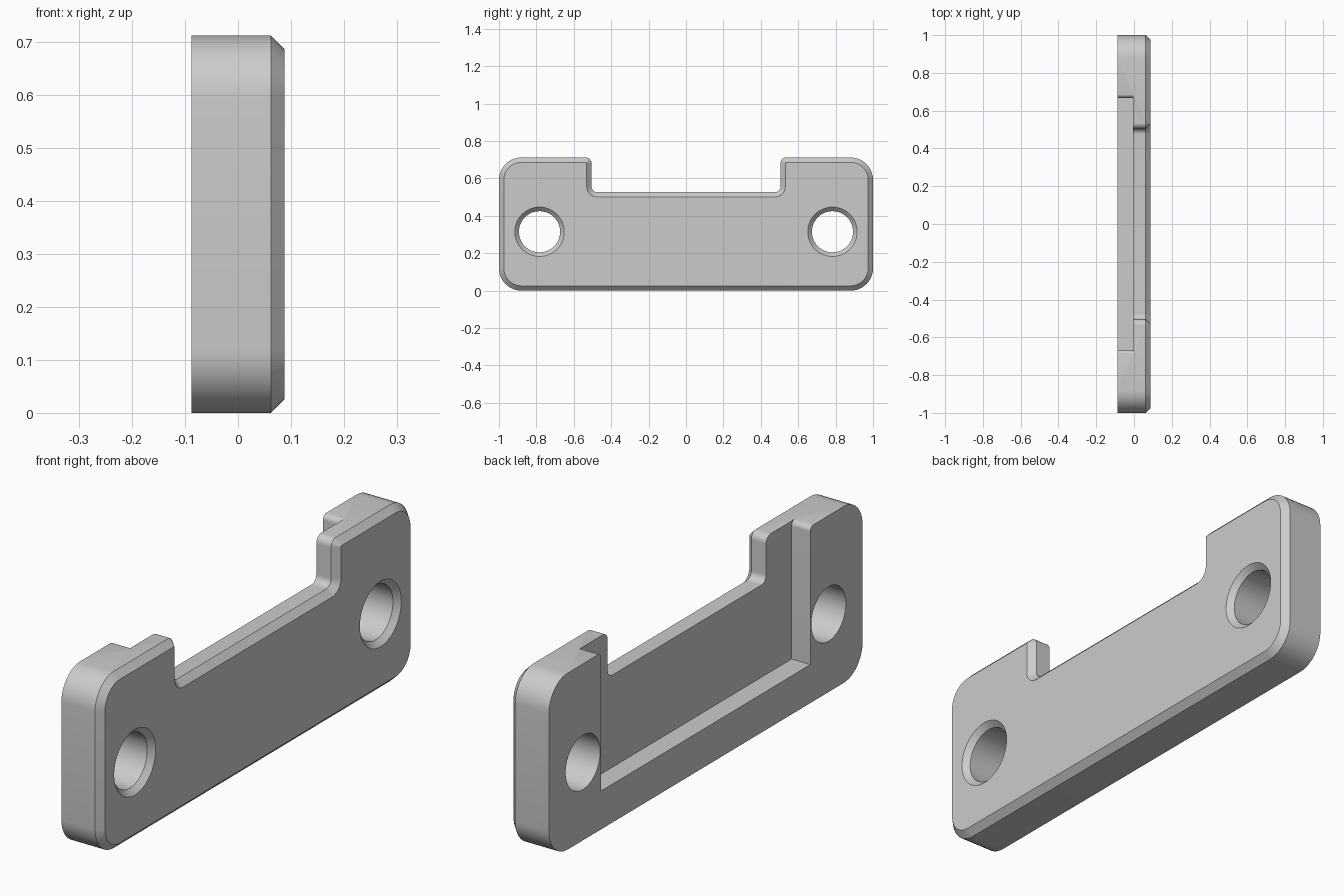
import bpy
import bmesh
from math import cos, sin, pi
from mathutils import Vector

cube = bpy.data.objects.get("Cube")
if cube:
    bpy.data.objects.remove(cube, do_unlink=True)

HALF = 0.088      # half thickness
TOP = 0.712       # overall height
CHAMFER = 0.026

grey = bpy.data.materials.new("plain grey")
grey.use_nodes = True
colour = (0.6, 0.6, 0.6, 1)
grey.diffuse_color = colour
grey.node_tree.nodes["Principled BSDF"].inputs["Base Color"].default_value = colour


def rounded(corners, inset=0.0, steps=10):
    """Right-angled (y, z, radius) outline with filleted corners, offset inward."""
    points = []
    for i, (y, z, r) in enumerate(corners):
        p = Vector((y, z))
        u = (p - Vector(corners[i - 1][:2])).normalized()
        v = (Vector(corners[(i + 1) % len(corners)][:2]) - p).normalized()
        p += inset * Vector((-u.y - v.y, u.x + v.x))
        if r == 0:
            points.append(p)
            continue
        r += -inset if u.cross(v) > 0 else inset
        centre = p - u * r + v * r
        for k in range(steps + 1):
            a = k / steps * pi / 2
            points.append(centre - v * r * cos(a) + u * r * sin(a))
    return points


def circle(y, z, r, sides=64):
    return [Vector((y + r * cos(2 * pi * k / sides), z + r * sin(2 * pi * k / sides)))
            for k in range(sides)]


def loft(name, layers):
    """Solid through matching outlines, given as (x, points)."""
    bm = bmesh.new()
    rings = [[bm.verts.new((x, p.x, p.y)) for p in pts] for x, pts in layers]
    n = len(rings[0])
    for a, b in zip(rings, rings[1:]):
        for k in range(n):
            bm.faces.new((a[k], a[(k + 1) % n], b[(k + 1) % n], b[k]))
    bm.faces.new(rings[0])
    bm.faces.new(rings[-1])
    bmesh.ops.recalc_face_normals(bm, faces=bm.faces)
    mesh = bpy.data.meshes.new(name)
    bm.to_mesh(mesh)
    bm.free()
    mesh.materials.append(grey)
    obj = bpy.data.objects.new(name, mesh)
    bpy.context.collection.objects.link(obj)
    return obj


# Notched plate with a chamfered front edge
half_outline = [(1, 0, 0.12), (1, TOP, 0.12), (0.505, TOP, 0.03), (0.505, 0.527, 0.03)]
outline = half_outline + [(-y, z, r) for y, z, r in reversed(half_outline)]
plate = loft("mounting_plate", [
    (-HALF, rounded(outline)),
    (HALF - CHAMFER, rounded(outline)),
    (HALF, rounded(outline, CHAMFER)),
])

# Open-topped recess in the rear, with eased upper corners
lip = TOP + 0.0005
half_recess = [(0.667, 0.155, 0), (0.667, lip, 0.022), (0.69, lip, 0), (0.69, 0.8, 0)]
recess = rounded(half_recess + [(-y, z, r) for y, z, r in reversed(half_recess)])
cutters = [loft("recess_cutter", [(-0.2, recess), (-0.004, recess)])]

# Countersunk screw holes
for side in (-1, 1):
    cutters.append(loft("hole_cutter", [
        (x, circle(side * 0.783, 0.315, r))
        for x, r in ((-0.2, 0.11), (HALF - 0.022, 0.11), (HALF + 0.022, 0.154))]))

bpy.ops.object.select_all(action="DESELECT")
bpy.context.view_layer.objects.active = plate
plate.select_set(True)
for cutter in cutters:
    cutter.hide_render = True
    mod = plate.modifiers.new("cut", "BOOLEAN")
    mod.operation = "DIFFERENCE"
    mod.solver = "EXACT"
    mod.object = cutter
    bpy.ops.object.modifier_apply(modifier=mod.name)
    bpy.data.objects.remove(cutter, do_unlink=True)

bpy.ops.object.shade_smooth_by_angle(angle=pi / 6)
